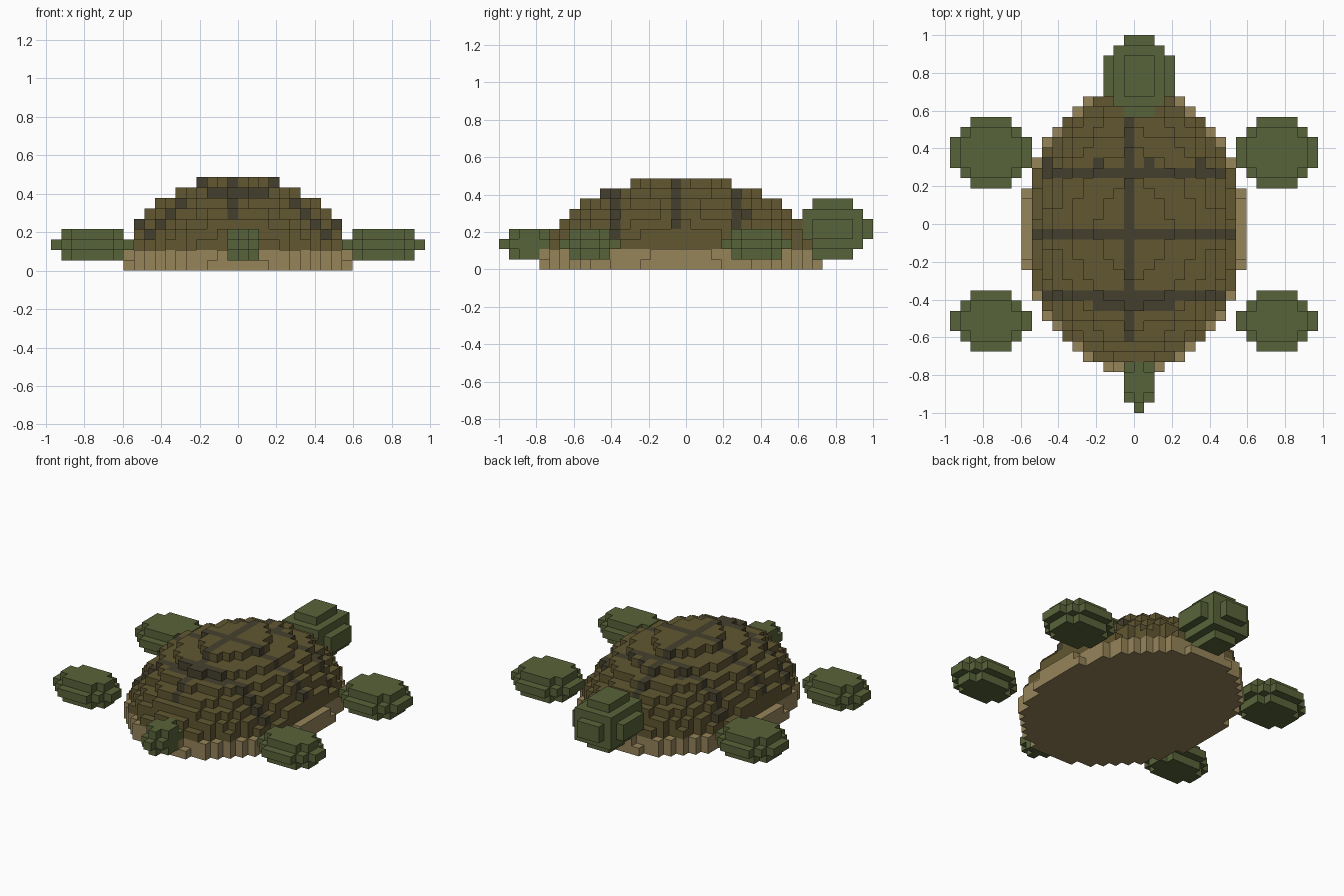
import bpy
import bmesh
from itertools import product
from mathutils import Vector

cube = bpy.data.objects.get("Cube")
if cube:
    bpy.data.objects.remove(cube, do_unlink=True)

V = 2 / 37                          # block size
ORIGIN = Vector((0, -V / 2, 0))     # body centre on the ground


def material(name, rgb):
    m = bpy.data.materials.new(name)
    m.use_nodes = True
    m.diffuse_color = (*rgb, 1)
    m.node_tree.nodes["Principled BSDF"].inputs["Base Color"].default_value = (*rgb, 1)
    return m


green = material("skin green", (0.098, 0.125, 0.042))
brown = material("shell brown", (0.122, 0.095, 0.032))
dark = material("seam dark brown", (0.060, 0.051, 0.027))
tan = material("belly tan", (0.305, 0.231, 0.102))

taken = set()
parts = []


def ellipsoid(centre, radii):
    """Blocks whose centres lie inside an ellipsoid, in block units."""
    spans = [range(int(c - r) - 1, int(c + r) + 2) for c, r in zip(centre, radii)]
    return {p for p in product(*spans)
            if p[2] >= 0 and sum(((a + 0.5 - c) / r) ** 2
                                 for a, c, r in zip(p, centre, radii)) <= 1}


def add_part(name, cells, mats, rule=lambda cell: 0):
    cells = cells - taken
    taken.update(cells)
    parts.append((name, cells, mats, rule))


def build(name, cells, mats, rule):
    """Turn blocks into a mesh, keeping only the outer faces."""
    bm = bmesh.new()
    corners = {}

    def vert(p):
        if p not in corners:
            corners[p] = bm.verts.new(Vector(p) * V + ORIGIN)
        return corners[p]

    for cell in sorted(cells):
        for axis, side in product(range(3), (0, 1)):
            near = list(cell)
            near[axis] += 2 * side - 1
            if tuple(near) in taken:
                continue
            u, w = (axis + 1) % 3, (axis + 2) % 3
            ring = []
            for du, dw in ((0, 0), (1, 0), (1, 1), (0, 1)):
                p = list(cell)
                p[axis] += side
                p[u] += du
                p[w] += dw
                ring.append(vert(tuple(p)))
            face = bm.faces.new(ring if side else ring[::-1])
            face.material_index = rule(cell)
    mesh = bpy.data.meshes.new(name)
    bm.to_mesh(mesh)
    bm.free()
    for m in mats:
        mesh.materials.append(m)
    bpy.context.collection.objects.link(bpy.data.objects.new(name, mesh))


def seam(cell):
    """Dark seams: one along the back and three across it."""
    x, y, z = cell
    along = x == -1 and z >= 5
    middle = y == -1 and z >= 4
    rear = z >= 3 and (y == -7 or (y == -8 and z >= 6 and -4 <= x < 4))
    front = z >= 3 and ((y == 5 and -9 <= x < 9) or (y == 6 and x % 5 == 1))
    return int(along or middle or rear or front)


# Head and tail, set half a block to the side
add_part("head", ellipsoid((0.5, 15, 4), (3.5, 4, 3)), [green])
add_part("tail", ellipsoid((0.5, -15, 2.5), (1.5, 3, 1.5)), [green])

# Flippers
for label, sign in (("left", 1), ("right", -1)):
    add_part(f"front_{label}_flipper", ellipsoid((14 * sign, 7.5, 2.5), (4, 3.5, 1.5)), [green])
    add_part(f"rear_{label}_flipper", ellipsoid((14 * sign, -9, 2.5), (4, 3, 1.5)), [green])

# Body dome, split into belly rim and shell
dome = ellipsoid((0, 0, 0), (11, 14, 9))
add_part("belly_rim", {c for c in dome if c[2] < 2}, [tan])
add_part("shell", {c for c in dome if c[2] >= 2 and -10 <= c[0] < 10}, [brown, dark], seam)

for part in parts:
    build(*part)
